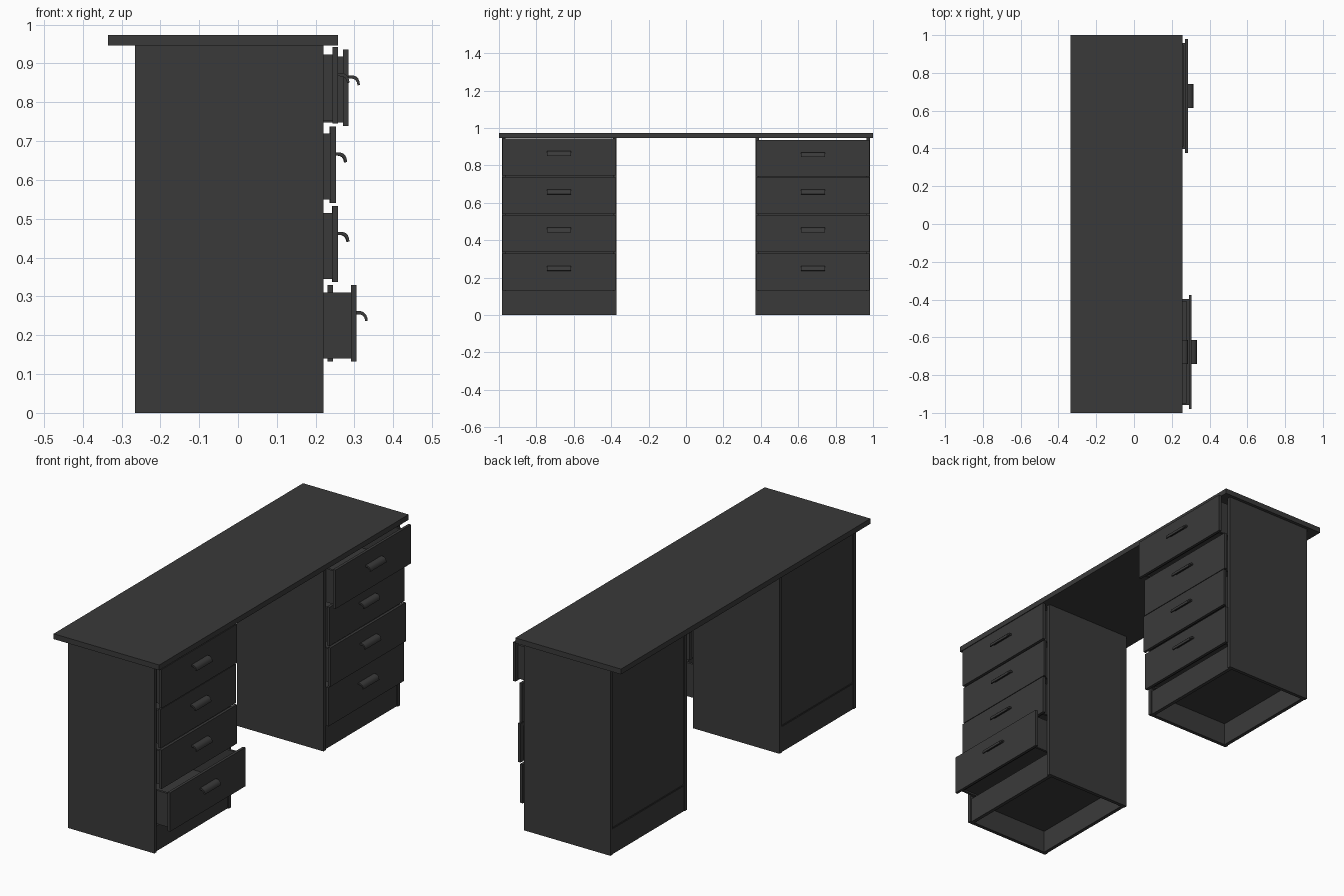
import bpy
import bmesh

cube = bpy.data.objects.get("Cube")
if cube:
    bpy.data.objects.remove(cube, do_unlink=True)

charcoal = bpy.data.materials.new("charcoal_laminate")
charcoal.use_nodes = True
COLOUR = (0.042, 0.042, 0.042, 1)
charcoal.diffuse_color = COLOUR
charcoal.node_tree.nodes["Principled BSDF"].inputs["Base Color"].default_value = COLOUR


def finish(name, bm):
    bmesh.ops.recalc_face_normals(bm, faces=bm.faces)
    mesh = bpy.data.meshes.new(name)
    bm.to_mesh(mesh)
    bm.free()
    mesh.materials.append(charcoal)
    obj = bpy.data.objects.new(name, mesh)
    bpy.context.collection.objects.link(obj)
    return obj


def boards(name, *boxes):
    """One object made of boards, each given as x, y and z ranges."""
    bm = bmesh.new()
    for ranges in boxes:
        verts = bmesh.ops.create_cube(bm, size=1)["verts"]
        for v in verts:
            for i, (a, b) in enumerate(ranges):
                v.co[i] = (a + b) / 2 + v.co[i] * (b - a)
    return finish(name, bm)


# Curled lip of a handle, as x and z offsets from the drawer front
LIP = [(0, 0), (.011, 0), (.019, -.003), (.025, -.009), (.028, -.017), (.029, -.025),
       (.023, -.026), (.021, -.018), (.017, -.012), (.011, -.009), (0, -.008)]


def handle(name, x, y, z):
    bm = bmesh.new()
    face = bm.faces.new([bm.verts.new((x + dx, y - .064, z + dz)) for dx, dz in LIP])
    extruded = bmesh.ops.extrude_face_region(bm, geom=[face])["geom"]
    moved = [g for g in extruded if isinstance(g, bmesh.types.BMVert)]
    bmesh.ops.translate(bm, verts=moved, vec=(0, .128, 0))
    obj = finish(name, bm)
    bpy.ops.object.select_all(action='DESELECT')
    obj.select_set(True)
    bpy.context.view_layer.objects.active = obj
    bpy.ops.object.shade_smooth_by_angle(angle=.7)


def drawer(name, side, front_x, z):
    def span(a, b):
        return tuple(sorted((side * a, side * b)))
    back, inner = -.2, front_x - .014
    low, high = z + .008, z + .178
    boards(name + "_front", ((inner, front_x), span(.376, .98), (z, z + .197)))
    # Open box: two sides, back, inner front and bottom
    boards(name + "_box",
           ((back, inner), span(.397, .409), (low, high)),
           ((back, inner), span(.947, .959), (low, high)),
           ((back, back + .012), span(.409, .947), (low, high)),
           ((inner - .012, inner), span(.409, .947), (low, high)),
           ((back + .012, inner - .012), span(.409, .947), (low + .008, low + .016)))
    # Metal runners along the lower edges
    boards(name + "_runners",
           ((back, .215), span(.39, .397), (low, low + .028)),
           ((back, .215), span(.959, .966), (low, low + .028)))
    handle(name + "_handle", front_x, side * .678, z + .13)


boards("desktop", ((-.335, .258), (-1, 1), (.946, .973)))

# Front positions from the bottom drawer to the top one
POSITIONS = {"right": (-1, (.305, .258, .252, .258)),
             "left": (1, (.245, .256, .25, .285))}

for label, (side, fronts) in POSITIONS.items():
    inside = tuple(sorted((side * .39, side * .966)))
    for part, edges in (("inner", (.372, .39)), ("outer", (.966, .984))):
        y = tuple(sorted(side * e for e in edges))
        boards(f"{label}_{part}_side_panel", ((-.265, .22), y, (0, .946)))
    boards(f"{label}_back_panel", ((-.258, -.246), inside, (.133, .936)))
    boards(f"{label}_bottom_panel", ((-.26, .205), inside, (.115, .133)))
    boards(f"{label}_front_plinth", ((.195, .213), inside, (0, .128)))
    boards(f"{label}_back_plinth", ((-.262, -.244), inside, (0, .128)))
    for level, front_x in enumerate(fronts):
        drop = .006 if label == "left" and level == 3 else 0
        drawer(f"{label}_drawer_{level + 1}", side, front_x, .132 + .2045 * level - drop)
